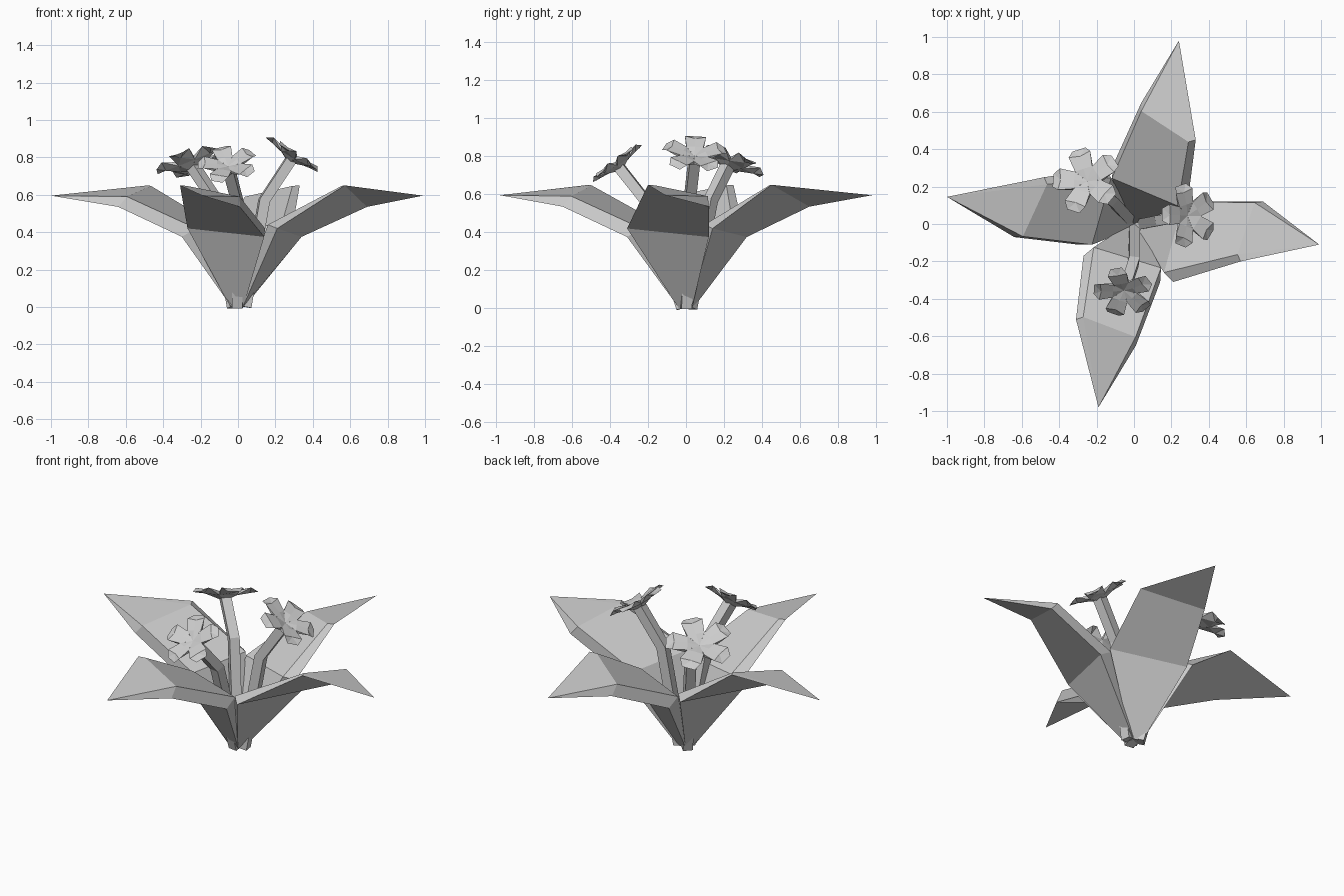
import bpy, math
from mathutils import Vector

if "Cube" in bpy.data.objects:
    bpy.data.objects.remove(bpy.data.objects["Cube"])


def make(name, verts, faces):
    me = bpy.data.meshes.new(name)
    me.from_pydata([tuple(v) for v in verts], [], faces)
    me.validate()
    ob = bpy.data.objects.new(name, me)
    bpy.context.collection.objects.link(ob)
    return ob


# Leaves: underside outline in plan, high edge and low edge at two stations, then tip
def leaf(name, hi1, lo1, hi2, lo2, tip):
    hi1, lo1 = Vector((*hi1, .42)), Vector((*lo1, .375))
    hi2, lo2 = Vector((*hi2, .65)), Vector((*lo2, .535))
    tip = Vector((*tip, .595))
    r = Vector((tip.x, tip.y, 0)).normalized()
    s = Vector((r.y, -r.x, 0))
    if s.dot(hi2 - lo2) < 0:
        s = -s
    z = Vector((0, 0, 1))
    under = [r * .03 + s * .035, r * .03 - s * .035, hi1, lo1, hi2, lo2, tip]
    upper = [s * .02 + z * .03, -s * .02 + z * .03,
             hi1 - r * .055 - s * .045 + z * .02, lo1 - r * .075 + s * .01 + z * .045,
             hi2 - r * .02 - s * .035 - z * .003, lo2 - r * .045 + s * .01 + z * .055]
    f = [(0, 1, 3, 2), (2, 3, 5, 4), (4, 5, 6),
         (7, 9, 10, 8), (9, 11, 12, 10), (11, 6, 12),
         (0, 2, 9, 7), (2, 4, 11, 9), (4, 6, 11),
         (1, 8, 10, 3), (3, 10, 12, 5), (5, 12, 6), (0, 7, 8, 1)]
    make(name, under + upper, f)


leaf("front_leaf", (-.27, -.17), (.14, -.31), (-.31, -.51), (.01, -.65), (-.19, -.98))
leaf("right_leaf", (.21, -.31), (.34, .12), (.57, -.20), (.69, .12), (.99, -.11))
leaf("back_leaf", (.29, .14), (-.11, .32), (.33, .45), (.04, .65), (.24, .98))
leaf("left_leaf", (-.17, .30), (-.30, -.11), (-.48, .25), (-.64, -.07), (-1.0, .145))


# Stem: square tube along a bent path
def stem(name, path, w=.028):
    pts = [Vector(p) for p in path]
    out = Vector((pts[-1].x, pts[-1].y, 0)).normalized()
    side = Vector((-out.y, out.x, 0))
    verts = []
    for i, p in enumerate(pts):
        d = (pts[min(i + 1, len(pts) - 1)] - pts[max(i - 1, 0)]).normalized()
        u = side.cross(d).normalized()
        verts += [p + side * w * a + u * w * b for a, b in ((-1, -1), (1, -1), (1, 1), (-1, 1))]
    faces = [(0, 3, 2, 1), tuple(range(len(verts) - 4, len(verts)))]
    for i in range(len(pts) - 1):
        for k in range(4):
            n = (k + 1) % 4
            faces.append((4*i + k, 4*i + n, 4*i + 4 + n, 4*i + 4 + k))
    make(name, verts, faces)


# Flower: shallow pentagonal cup with five folded, thick petals
def flower(name, centre, normal, radius, phase):
    n = Vector(normal).normalized()
    y = n.cross(Vector((1, 0, 0))).normalized()
    x = y.cross(n)
    verts, faces = [], []

    def put(a, rad, lat, h):
        lx = math.cos(a) * rad - math.sin(a) * lat
        ly = math.sin(a) * rad + math.cos(a) * lat
        verts.append(Vector(centre) + (x * lx + y * ly + n * h) * radius)
        return len(verts) - 1

    cup, base = put(0, 0, 0, -.10), put(0, 0, 0, -.3)
    for k in range(5):
        a = math.radians(phase + 72 * k)
        L = put(a, .36, .26, .0), put(a, .80, .33, .10), put(a, 1.0, .20, -.02)
        R = put(a, .36, -.26, .0), put(a, .80, -.33, .10), put(a, 1.0, -.20, -.02)
        M = put(a, .36, 0, .02), put(a, .75, 0, .06)
        B = put(a, .36, .26, -.12), put(a, .36, -.26, -.12), put(a, .75, 0, -.06)
        faces += [(cup, R[0], M[0]), (cup, M[0], L[0]),
                  (M[0], R[0], R[1], M[1]), (M[0], M[1], L[1], L[0]),
                  (M[1], R[1], R[2]), (M[1], R[2], L[2]), (M[1], L[2], L[1]),
                  (base, B[0], B[1]), (B[0], B[2], B[1]),
                  (B[0], L[0], L[1]), (B[0], L[1], B[2]),
                  (B[1], R[1], R[0]), (B[1], B[2], R[1]),
                  (B[2], L[1], L[2]), (B[2], L[2], R[2]), (B[2], R[2], R[1])]
    make(name, verts, faces)


stem("front_stem", [(0, -.02, 0), (0, -.2, .55), (-.05, -.35, .74)])
stem("left_stem", [(-.02, .02, 0), (-.12, .13, .57), (-.24, .22, .75)])
stem("right_stem", [(.04, 0, 0), (.14, .02, .57), (.285, .045, .79)])
flower("front_flower", (-.055, -.365, .765), (-.08, -.6, .8), .16, 105)
flower("left_flower", (-.255, .235, .775), (-.25, .35, .9), .185, 103)
flower("right_flower", (.295, .045, .815), (.55, .05, .84), .17, 36)
